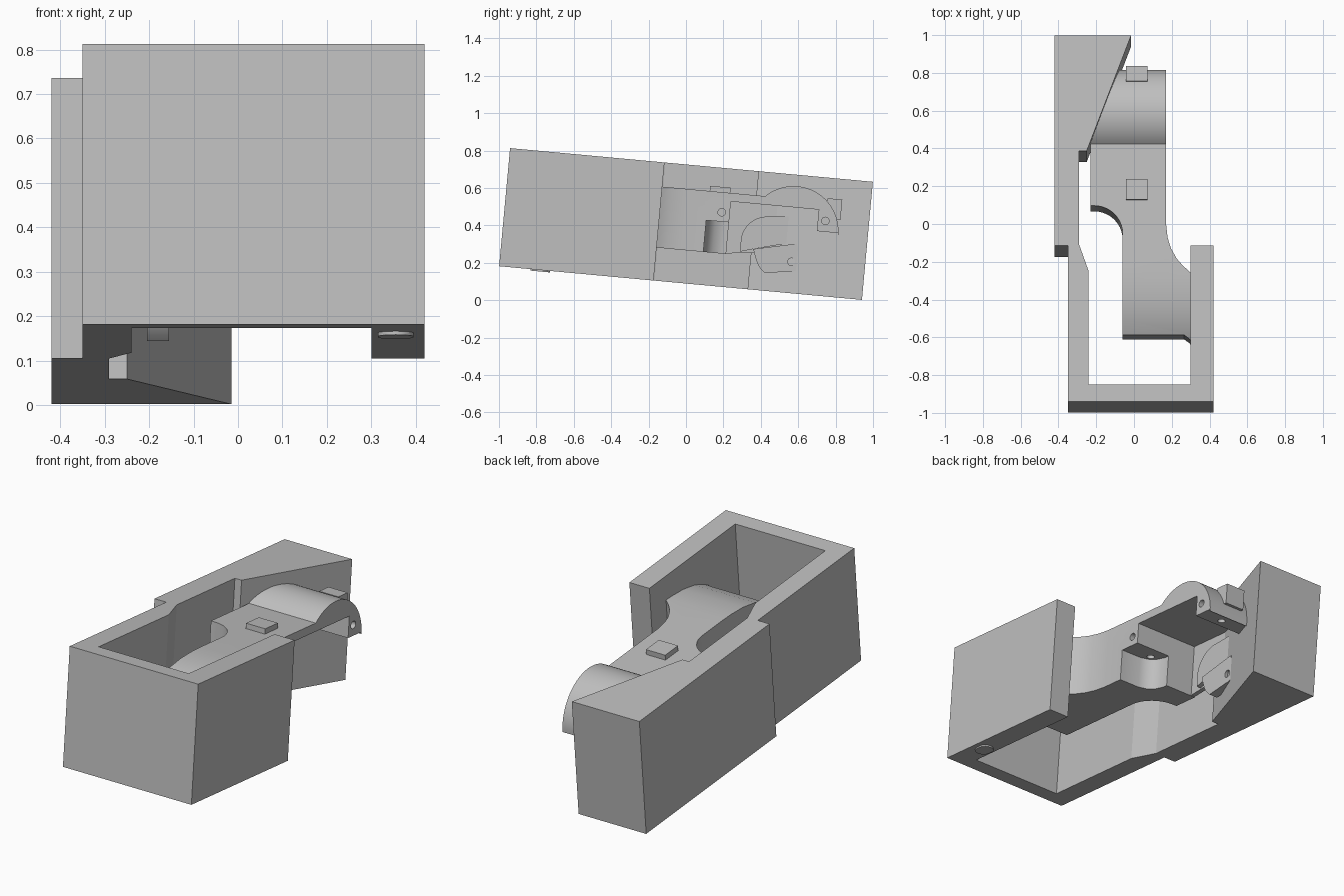
import bpy, bmesh, math
from math import cos, sin, radians
from mathutils import Vector, Matrix

if "Cube" in bpy.data.objects:
    bpy.data.objects.remove(bpy.data.objects["Cube"], do_unlink=True)

grey = bpy.data.materials.new("plain grey")
grey.use_nodes = True
grey.diffuse_color = (0.52, 0.52, 0.52, 1)
grey.node_tree.nodes["Principled BSDF"].inputs["Base Color"].default_value = (0.52, 0.52, 0.52, 1)

# everything is built level, then tipped nose-up as one assembly
TILT = Matrix.Translation((0, 0, 0.4075)) @ Matrix.Rotation(radians(-5.3), 4, 'X')


def prism(name, pts, axis, lo, hi):
    """Extrude a 2D outline: axis 'Z' takes (x, y) points, axis 'X' takes (y, z)."""
    bm = bmesh.new()
    place = (lambda a, b, t: (a, b, t)) if axis == 'Z' else (lambda a, b, t: (t, a, b))
    face = bm.faces.new([bm.verts.new(place(a, b, lo)) for a, b in pts])
    new = bmesh.ops.extrude_face_region(bm, geom=[face])["geom"]
    bmesh.ops.translate(bm, verts=[v for v in new if isinstance(v, bmesh.types.BMVert)],
                        vec=Vector(place(0, 0, hi - lo)))
    bmesh.ops.recalc_face_normals(bm, faces=bm.faces)
    me = bpy.data.meshes.new(name)
    bm.to_mesh(me)
    bm.free()
    me.materials.append(grey)
    ob = bpy.data.objects.new(name, me)
    bpy.context.collection.objects.link(ob)
    ob.matrix_world = TILT
    return ob


def arc(cx, cy, r, a0, a1, n):
    angles = [radians(a0 + (a1 - a0) * i / n) for i in range(n + 1)]
    return [(cx + r * cos(a), cy + r * sin(a)) for a in angles]


def select(ob):
    bpy.ops.object.select_all(action='DESELECT')
    ob.select_set(True)
    bpy.context.view_layer.objects.active = ob


def cut(ob, tool, op='DIFFERENCE'):
    tool.hide_render = True
    mod = ob.modifiers.new("cut", 'BOOLEAN')
    mod.operation, mod.object, mod.solver = op, tool, 'EXACT'
    bpy.context.view_layer.update()
    select(ob)
    bpy.ops.object.modifier_apply(modifier=mod.name)
    bpy.data.objects.remove(tool, do_unlink=True)


def smooth(ob):
    select(ob)
    bpy.ops.object.shade_smooth_by_angle(angle=radians(30))


def block(name, c, s):
    x, y, z = c
    a, b, h = (v / 2 for v in s)
    return prism(name, [(x-a, y-b), (x+a, y-b), (x+a, y+b), (x-a, y+b)], 'Z', z-h, z+h)


# open frame: short wall, front wall, long stepped wall and rear wedge
prism("outer_frame", [
    (-0.35, -0.974), (0.42, -0.974), (0.42, -0.145), (0.30, -0.145), (0.30, -0.883),
    (-0.24, -0.883), (-0.24, -0.28), (-0.29, -0.14), (-0.29, 0.36), (-0.25, 0.36),
    (-0.015, 0.974), (-0.42, 0.974), (-0.42, -0.145), (-0.35, -0.145)], 'Z', -0.317, 0.317)

# small rounded pad under the short wall
pad = arc(0.355, -0.74, 0.04, 0, 180, 8) + arc(0.355, -0.765, 0.04, 180, 360, 8)
smooth(prism("wall_pad", pad, 'Z', -0.325, -0.31))

# inner body: side outline with a rear dome, limited by an S-shaped plan
side = [(-0.66, -0.14), (-0.66, 0.08), (-0.6, 0.115), (-0.52, 0.152), (-0.42, 0.175),
        (-0.32, 0.185), (-0.25, 0.187)]
side += arc(0.576, 0.016, 0.24, 134.5, 0, 28)
side += [(0.814, 0.027), (0.70, 0.027), (0.70, 0.142), (0.228, 0.142), (0.228, -0.14)]
body = prism("inner_body", side, 'X', -0.35, 0.4)
plan = [(0.17, 0.9), (0.17, -0.02), (0.178, -0.09), (0.195, -0.145), (0.225, -0.2),
        (0.26, -0.24), (0.31, -0.285), (0.31, -0.65), (0.295, -0.622), (0.265, -0.6),
        (-0.06, -0.6)]
plan += arc(-0.21, -0.07, 0.15, 0, 90, 10) + [(-0.23, 0.08), (-0.23, 0.9)]
cut(body, prism("plan_cutter", plan, 'Z', -0.5, 0.5), 'INTERSECT')

# rounded screw pocket below the body
pocket = [(0.3, 0.3), (-0.04, 0.3), (-0.04, 0.2), (-0.025, 0.155), (0.005, 0.122),
          (0.05, 0.107), (0.3, 0.105)]
cut(body, prism("pocket_cutter", pocket, 'Z', -0.3, 0.03))

# screw holes from the side and from below
for y, z in [(0.184, 0.08), (0.74, 0.085)]:
    cut(body, prism("side_hole", arc(y, z, 0.02, 0, 345, 23), 'X', 0.1, 0.3))
for x, y in [(0.016, 0.15), (0.04, 0.75)]:
    cut(body, prism("under_hole", arc(x, y, 0.02, 0, 345, 23), 'Z', -0.05, 0.1))
smooth(body)

# side plate with raised curved panel and lower lug
prism("side_plate", [(0.2, -0.14), (0.37, -0.12), (0.6, -0.1), (0.6, 0.15), (0.2, 0.15)],
      'X', -0.23, -0.205)
panel = [(0.302, -0.12), (0.37, -0.1), (0.56, -0.05), (0.6, -0.04), (0.6, 0.095)]
panel += arc(0.44, -0.06, 0.14, 90, 180, 10)
smooth(prism("curved_panel", panel, 'X', -0.22, -0.18))
lug = [(0.6, -0.05), (0.37, -0.1)] + arc(0.53, -0.1, 0.15, 200, 235, 5)
lug += arc(0.58, -0.149, 0.052, 265, 360, 8)
lug_ob = prism("lower_lug", lug, 'X', -0.205, -0.155)
cut(lug_ob, prism("lug_hole", arc(0.58, -0.149, 0.02, 0, 345, 23), 'X', -0.3, 0))
smooth(lug_ob)

# square tabs on top and on the dome
block("top_tab", (0.015, 0.165, 0.185), (0.115, 0.11, 0.06))
block("rear_tab", (0.015, 0.78, 0.152), (0.115, 0.08, 0.11))
